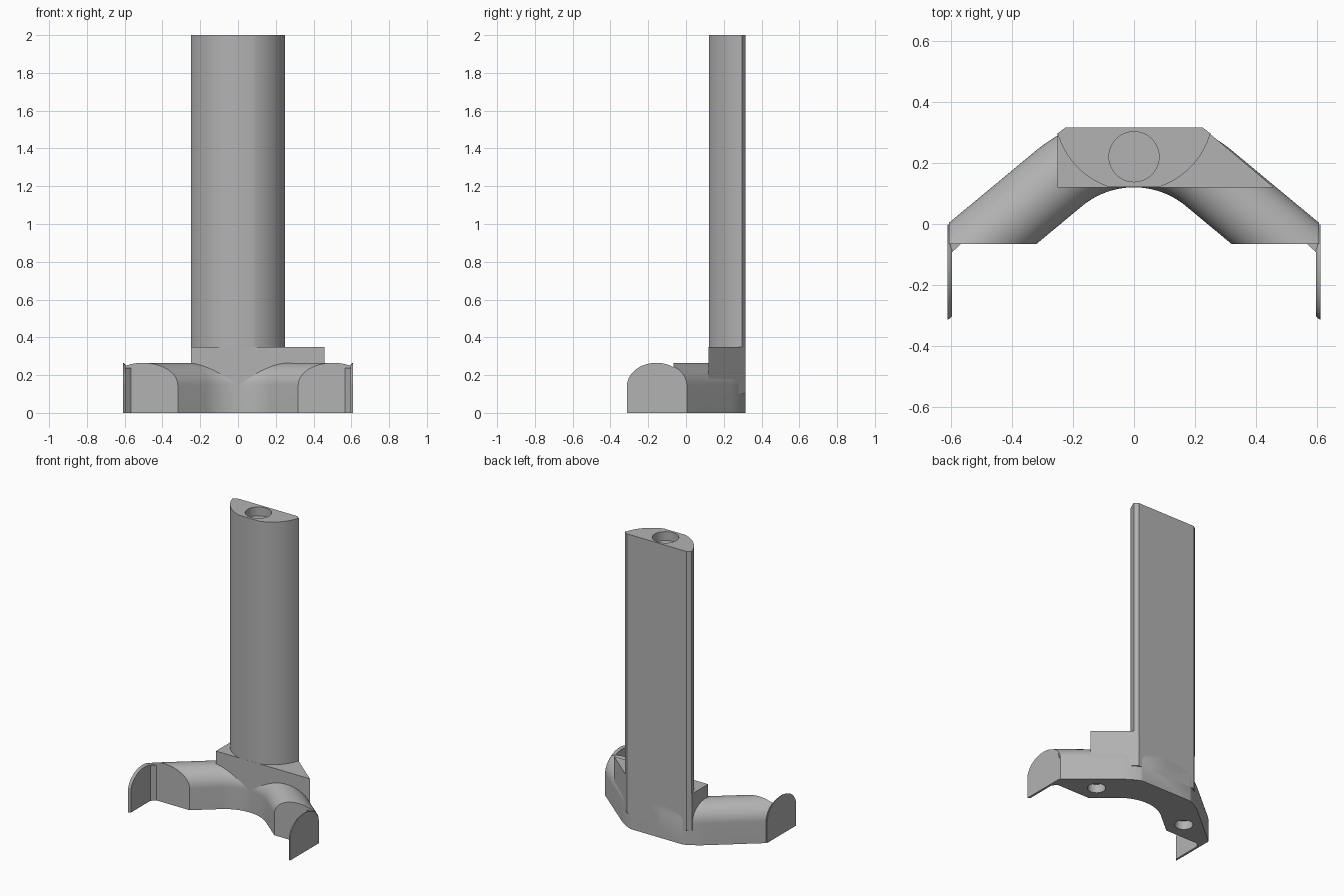
import bpy, bmesh, math
from mathutils import Vector

cube = bpy.data.objects.get("Cube")
if cube:
    bpy.data.objects.remove(cube)

GREY = (0.45, 0.45, 0.45, 1)
mat = bpy.data.materials.new("plain grey")
mat.use_nodes = True
mat.diffuse_color = GREY
mat.node_tree.nodes["Principled BSDF"].inputs["Base Color"].default_value = GREY


def finish(bm, name, smooth=True):
    bmesh.ops.remove_doubles(bm, verts=bm.verts, dist=1e-5)
    bmesh.ops.recalc_face_normals(bm, faces=bm.faces)
    mesh = bpy.data.meshes.new(name)
    bm.to_mesh(mesh)
    bm.free()
    mesh.materials.append(mat)
    ob = bpy.data.objects.new(name, mesh)
    bpy.context.collection.objects.link(ob)
    if smooth:
        shade(ob)
    return ob


def activate(ob):
    bpy.ops.object.select_all(action='DESELECT')
    ob.select_set(True)
    bpy.context.view_layer.objects.active = ob


def shade(ob):
    activate(ob)
    bpy.ops.object.shade_smooth_by_angle(angle=math.radians(30))


def loft(sections):
    """Skin a row of matching closed cross-sections and cap both ends."""
    bm = bmesh.new()
    rings = [[bm.verts.new(p) for p in s] for s in sections]
    n = len(rings[0])
    for a, b in zip(rings, rings[1:]):
        for i in range(n):
            j = (i + 1) % n
            bm.faces.new((a[i], a[j], b[j], b[i]))
    bm.faces.new(rings[0])
    bm.faces.new(rings[-1])
    return bm


def prism(outline, z0, z1):
    return loft([[(x, y, z) for x, y in outline] for z in (z0, z1)])


def clip(bm, co, normal):
    """Cut away everything on the normal side and close the cut."""
    geom = bm.verts[:] + bm.edges[:] + bm.faces[:]
    cut = bmesh.ops.bisect_plane(bm, geom=geom, plane_co=co, plane_no=normal,
                                 clear_outer=True)["geom_cut"]
    edges = [e for e in cut if isinstance(e, bmesh.types.BMEdge)]
    bmesh.ops.holes_fill(bm, edges=edges, sides=0)


def drill(ob, x, y, z, radius, depth):
    """Sink a blind round hole centred on the given surface point."""
    ring = [(x + radius * math.cos(a), y + radius * math.sin(a))
            for a in (math.tau * i / 48 for i in range(48))]
    cutter = finish(prism(ring, z - depth, z + depth), "hole_cutter", False)
    cutter.hide_render = True
    activate(ob)
    mod = ob.modifiers.new("hole", 'BOOLEAN')
    mod.operation = 'DIFFERENCE'
    mod.solver = 'EXACT'
    mod.object = cutter
    bpy.ops.object.modifier_apply(modifier=mod.name)
    bpy.data.objects.remove(cutter)
    shade(ob)


BACK, FRONT = 0.315, 0.12

# Bent arms: round-topped section swept along a bend with straight ends
HALF, BEND, CENTRE_Y, TOP = 0.118, 0.266, -0.146, 0.265
profile = [(-HALF, 0)]
for i in range(33):
    a = math.pi * i / 32
    profile.append((-HALF * math.cos(a), TOP - HALF + HALF * math.sin(a)))
profile.append((HALF, 0))

turn = math.radians(39.7)
stations = []
for i in range(-16, 17):
    a = turn * i / 16
    out = Vector((math.sin(a), math.cos(a), 0))
    stations.append((Vector((0, CENTRE_Y, 0)) + out * (BEND + HALF), out))
for side, index in ((-1, 0), (1, -1)):
    pos, out = stations[index]
    end = (pos + 0.8 * Vector((side * math.cos(turn), -math.sin(turn), 0)), out)
    stations.insert(0 if side < 0 else len(stations), end)
bm = loft([[pos + out * u + Vector((0, 0, z)) for u, z in profile]
           for pos, out in stations])
clip(bm, (0, BACK, 0), (0, 1, 0))
clip(bm, (0, -0.065, 0), (0, -1, 0))
for side in (-1, 1):
    clip(bm, (side * 0.605, 0, 0), (side, 0, 0))
arms = finish(bm, "arms")
for side in (-1, 1):
    drill(arms, side * 0.357, 0.06, 0, 0.057, 0.06)

# Block under the column, longer on the left
block = [(-0.25, FRONT), (0.457, FRONT), (0.25, 0.294), (0.225, BACK),
         (-0.225, BACK), (-0.25, 0.294)]
finish(prism(block, 0.1, 0.35), "base_block")

# Column: flat back, clipped corners, bowed front
arc_y, arc_r = 0.368, 0.26
start, stop = math.asin(0.08 / arc_r), math.asin(0.25 / arc_r)
bow = []
for i in range(17):
    a = start + (stop - start) * i / 16
    bow.append((arc_r * math.sin(a), arc_y - arc_r * math.cos(a)))
half_outline = bow + [(0.225, BACK)]
outline = half_outline + [(-x, y) for x, y in reversed(half_outline)]
column = finish(prism(outline, 0.35, 2), "column")
drill(column, 0, 0.22, 2, 0.082, 0.06)

# Round-topped end plates with softened inner rims, and their corner fillets
for side, label in ((-1, "right"), (1, "left")):
    def plate(x, inset):
        r, base = 0.156 - inset, 0.14
        pts = [(side * x, -0.157 - r, 0)]
        for i in range(33):
            a = math.pi * i / 32
            pts.append((side * x, -0.157 - r * math.cos(a),
                        base + (TOP - base - inset) * math.sin(a)))
        return pts + [(side * x, -0.157 + r, 0)]
    finish(loft([plate(0.61, 0), plate(0.605, 0.002), plate(0.595, 0.012)]),
           label + "_end_plate")
    wedge = [(side * x, y) for x, y in
             ((0.567, -0.06), (0.567, -0.066), (0.596, -0.093), (0.602, -0.06))]
    finish(prism(wedge, 0, 0.238), label + "_corner_fillet")
